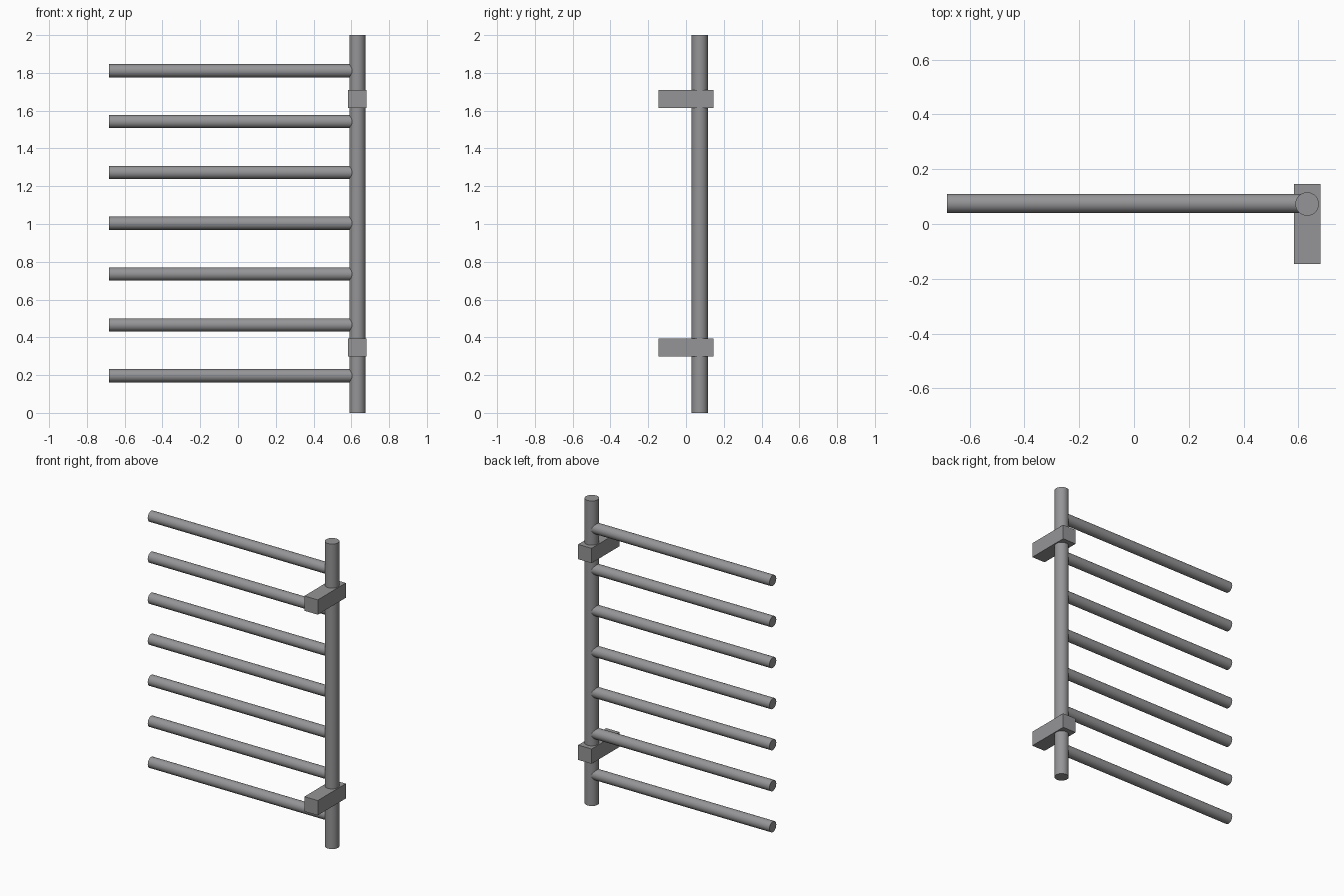
import bpy
import math

cube = bpy.data.objects.get("Cube")
if cube:
    bpy.data.objects.remove(cube, do_unlink=True)

# Single grey metal finish
metal = bpy.data.materials.new("grey metal")
metal.use_nodes = True
GREY = (0.30, 0.30, 0.31, 1.0)
metal.diffuse_color = GREY
metal.node_tree.nodes["Principled BSDF"].inputs["Base Color"].default_value = GREY

POST_X, POST_Y = 0.632, 0.073


def finish(name):
    obj = bpy.context.object
    obj.name = name
    obj.data.materials.append(metal)
    return obj


def tube(name, radius, length, centre, rotation=(0, 0, 0)):
    bpy.ops.mesh.primitive_cylinder_add(vertices=32, radius=radius, depth=length,
                                        location=centre, rotation=rotation)
    bpy.ops.object.shade_smooth_by_angle(angle=math.radians(35))
    return finish(name)


# Upright post
tube("post", 0.043, 2.0, (POST_X, POST_Y, 1.0))

# Seven horizontal rails, running into the post
RAIL_END = -0.683
for i in range(7):
    z = 0.197 + i * 0.269
    tube(f"rail_{i + 1}", 0.035, POST_X - RAIL_END,
         ((POST_X + RAIL_END) / 2, 0.075, z), (0, math.pi / 2, 0))

# Square wall brackets around the post
for name, z in (("lower_bracket", 0.346), ("upper_bracket", 1.662)):
    bpy.ops.mesh.primitive_cube_add(size=1, location=(POST_X, 0, z))
    bracket = finish(name)
    bracket.scale = (0.097, 0.291, 0.097)
